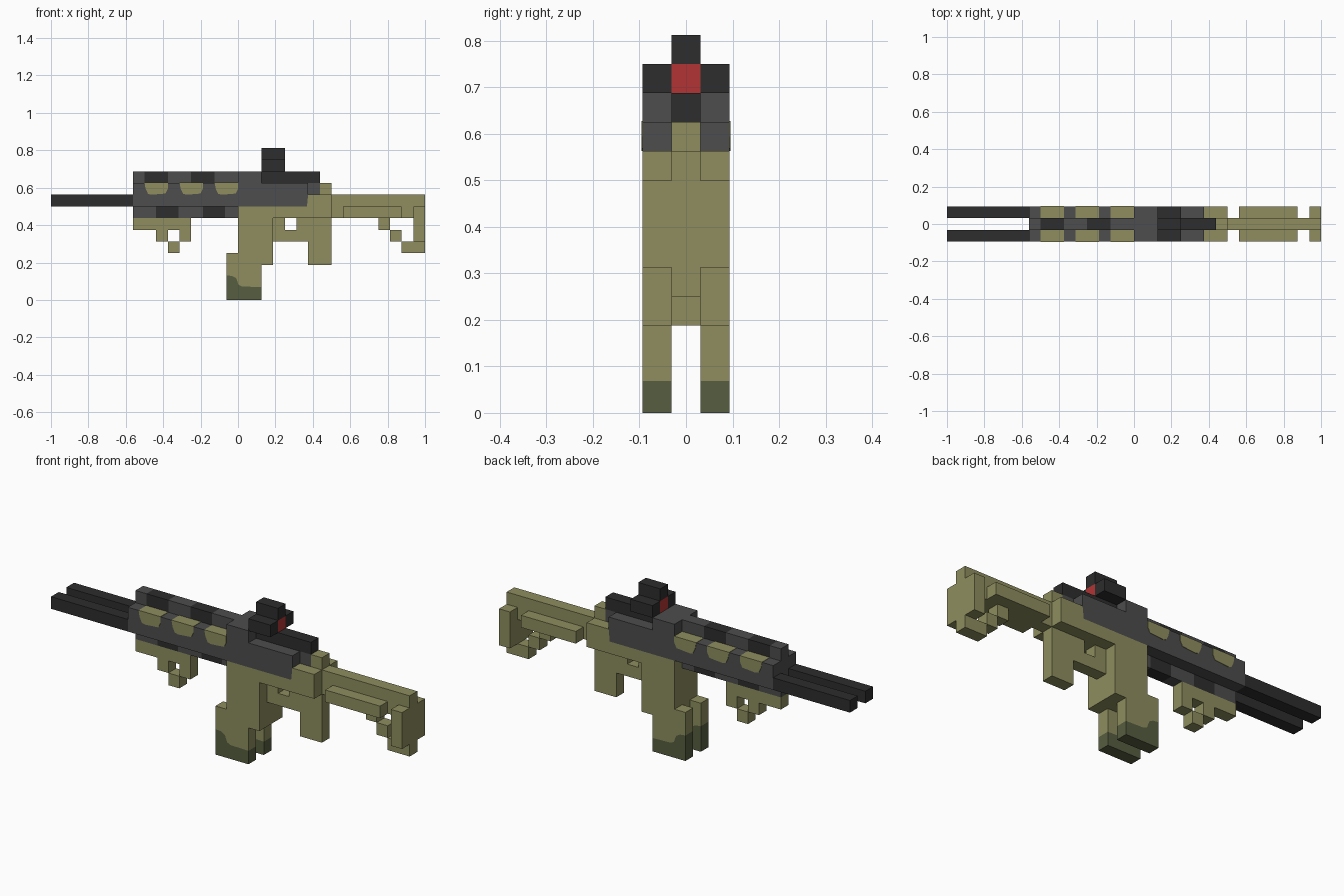
import bpy, bmesh

U = 0.0625  # size of one block

cube = bpy.data.objects.get("Cube")
if cube:
    bpy.data.objects.remove(cube, do_unlink=True)


def material(name, rgb):
    lin = [((c / 255 + 0.055) / 1.055) ** 2.4 for c in rgb] + [1.0]
    m = bpy.data.materials.new(name)
    m.use_nodes = True
    m.diffuse_color = lin
    bsdf = next(n for n in m.node_tree.nodes if n.type == 'BSDF_PRINCIPLED')
    bsdf.inputs["Base Color"].default_value = lin
    bsdf.inputs["Roughness"].default_value = 0.9
    return m


OLIVE = material("olive", (142, 141, 95))
MOSS = material("dark_olive", (87, 94, 64))
GREY = material("grey", (77, 77, 77))
BLACK = material("charcoal", (45, 45, 45))
RED = material("red", (178, 52, 52))


def prism(name, mat, outlines, spans):
    """Extrude xz outlines (in blocks) over each y span, as one object."""
    bm = bmesh.new()
    for pts in outlines:
        for y0, y1 in spans:
            base = bm.faces.new([bm.verts.new((x * U, y0 * U, z * U)) for x, z in pts])
            ext = bmesh.ops.extrude_face_region(bm, geom=[base])
            verts = [g for g in ext["geom"] if isinstance(g, bmesh.types.BMVert)]
            bmesh.ops.translate(bm, verts=verts, vec=(0, (y1 - y0) * U, 0))
    bmesh.ops.recalc_face_normals(bm, faces=bm.faces)
    me = bpy.data.meshes.new(name)
    bm.to_mesh(me)
    bm.free()
    me.materials.append(mat)
    ob = bpy.data.objects.new(name, me)
    bpy.context.collection.objects.link(ob)
    return ob


def rect(x0, x1, z0, z1):
    return [(x0, z0), (x1, z0), (x1, z1), (x0, z1)]


MID = [(-0.5, 0.5)]
SIDES = [(-1.5, -0.5), (0.5, 1.5)]
FULL = [(-1.5, 1.5)]

# Twin barrels
prism("barrels", BLACK, [rect(-16, -9, 8, 9)], SIDES)

# Receiver: side plates, core and raised block
prism("receiver_sides", GREY, [
    [(-9, 8), (5.9, 8), (6, 9), (6, 10), (-9, 10)],
], SIDES)
prism("receiver_core", GREY, [rect(-9, 7, 8, 10)], MID)
prism("receiver_block", GREY, [rect(0, 2, 10, 11)], FULL)

# Camouflage patches wrapping the side plates
PATCHES = [[(x + 0.1, 9.5), (x + 0.3, 9.08), (x + 0.6, 9), (x + 1.8, 9.1),
            (x + 2, 9.5), (x + 2, 10.03), (x, 10.03)] for x in (-8, -5, -2)]
prism("side_patches", OLIVE, PATCHES, [(-1.53, -0.5), (0.5, 1.53)])

# Striped top rail and lower rail
prism("top_rail", GREY, [rect(a, b, 10, 11) for a, b in ((-9, -8), (-6, -4), (-2, 0))], MID)
prism("top_rail_stripes", BLACK, [rect(a, a + 2, 10, 11) for a in (-8, -4)], MID)
prism("lower_rail", GREY, [rect(a, b, 7, 8) for a, b in ((-9, -7), (-5.1, -3), (-1.1, 0))], MID)
prism("lower_rail_stripes", BLACK, [rect(a, a + 1.9, 7, 8) for a in (-7, -3)], MID)

# Sight with a red lens
prism("sight_rail", BLACK, [rect(2, 7, 10, 11)], MID)
prism("sight_walls", BLACK, [rect(2, 4, 11, 12)], SIDES)
prism("sight_lens", RED, [rect(2, 4, 11, 12)], MID)
prism("sight_cap", BLACK, [rect(2, 4, 12, 13)], MID)

# Front handle under the lower rail
prism("front_handle", OLIVE, [
    rect(-9, -4, 6, 7), rect(-7, -6, 5, 6), rect(-5, -4, 5, 6), rect(-6, -5, 4, 5),
], MID)

# Magazine: two legs with dark tips below a solid upper part
WAVE = [(-1, 2.1), (-0.5, 2.05), (-0.15, 1.85), (0.05, 1.3), (0.35, 1.15), (2, 1.1)]
prism("magazine_tips", MOSS, [[(2, 0), (-1, 0)] + WAVE], SIDES)
prism("magazine_legs", OLIVE, [WAVE + [(2, 3), (0, 3), (0, 4), (-1, 4)]], SIDES)
prism("magazine_upper_sides", OLIVE, [rect(0, 3, 3, 7)], SIDES)
prism("magazine_core", OLIVE, [rect(0, 3, 3, 7)], MID)

# Lower frame, trigger guard and grip
prism("lower_frame", OLIVE, [rect(0, 8, 7, 8)], FULL)
prism("frame_rear_sides", OLIVE, [[(5.9, 8), (8, 8), (8, 9), (6, 9)]], SIDES)
prism("frame_rear_core", OLIVE, [rect(7, 8, 8, 10)], MID)
prism("trigger_guard", OLIVE, [rect(3, 6, 5, 6), rect(3, 4, 6, 7), rect(5, 6, 6, 7)], MID)
prism("grip", OLIVE, [rect(6, 8, 3, 7)], MID)

# Stock
prism("stock_beam", OLIVE, [rect(8, 16, 7, 9)], MID)
prism("stock_side_bars", OLIVE, [rect(9, 14, 7, 8)], SIDES)
prism("stock_butt", OLIVE, [rect(15, 16, 4, 7)], MID)
prism("stock_butt_sides", OLIVE, [rect(15, 16, 5, 8)], SIDES)
prism("stock_brace", OLIVE, [
    rect(12, 13, 6, 7), rect(13, 14, 5, 6), rect(14, 15, 4, 5),
], MID)
